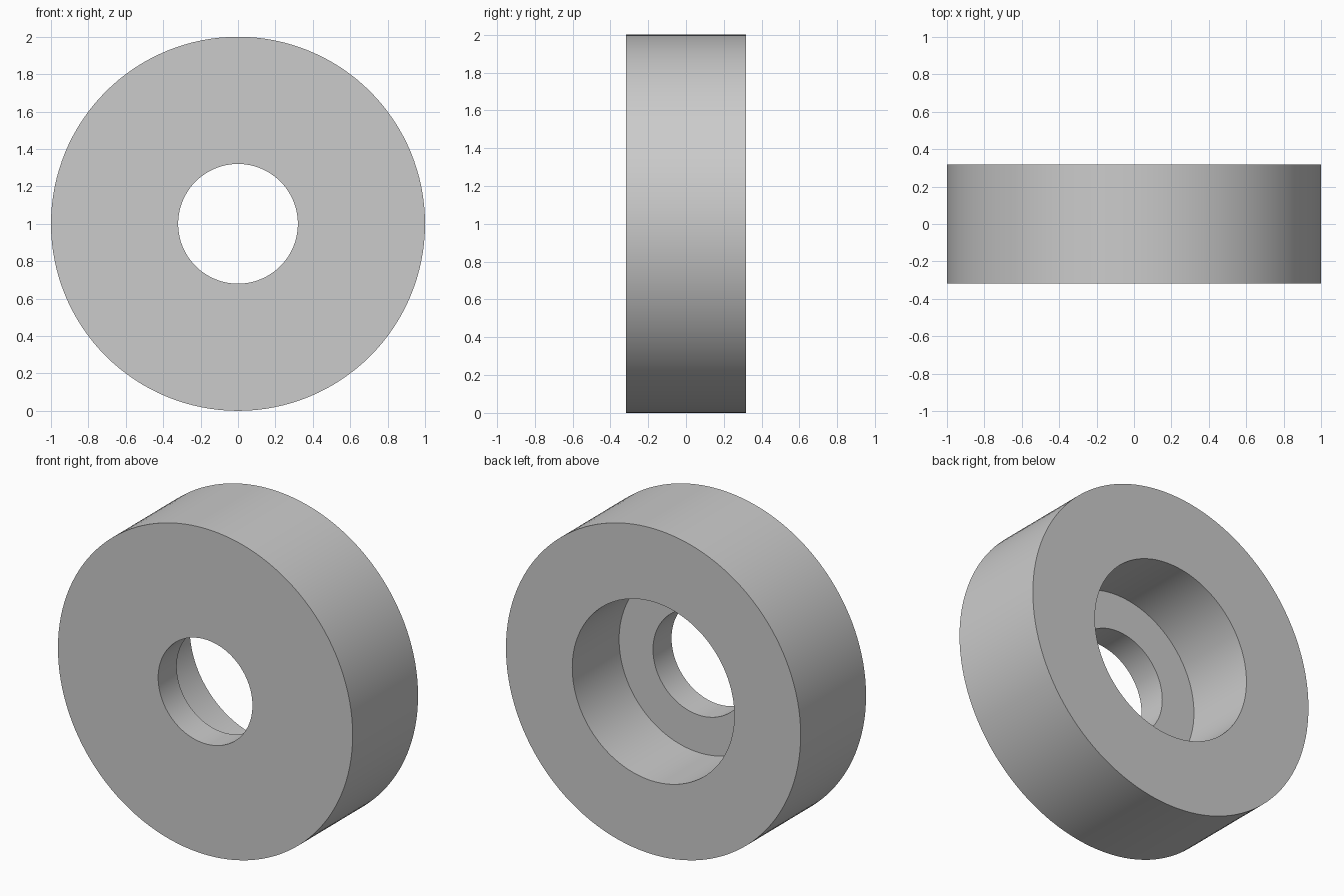
import bpy
import bmesh
import math

cube = bpy.data.objects.get("Cube")
if cube:
    bpy.data.objects.remove(cube, do_unlink=True)

RADIUS = 1.0
HALF_WIDTH = 0.317
BORE = 0.32
COUNTERBORE = 0.55
FLOOR_Y = -0.137
SEGMENTS = 128

# Plain grey material
grey = bpy.data.materials.new("light_grey")
grey.use_nodes = True
colour = (0.6, 0.6, 0.6, 1)
grey.diffuse_color = colour
grey.node_tree.nodes["Principled BSDF"].inputs["Base Color"].default_value = colour

# Ring cross-section as (radius, y): through bore in front, wider recess at the back
profile = [
    (BORE, -HALF_WIDTH),
    (RADIUS, -HALF_WIDTH),
    (RADIUS, HALF_WIDTH),
    (COUNTERBORE, HALF_WIDTH),
    (COUNTERBORE, FLOOR_Y),
    (BORE, FLOOR_Y),
]

# Revolve the section around the y axis
bm = bmesh.new()
verts = [bm.verts.new((r, y, 0)) for r, y in profile]
edges = [bm.edges.new((v, verts[(i + 1) % len(verts)])) for i, v in enumerate(verts)]
bmesh.ops.spin(bm, geom=verts + edges, cent=(0, 0, 0), axis=(0, 1, 0),
               angle=2 * math.pi, steps=SEGMENTS, use_merge=True)
bmesh.ops.remove_doubles(bm, verts=bm.verts[:], dist=0.0001)
bmesh.ops.recalc_face_normals(bm, faces=bm.faces[:])
mesh = bpy.data.meshes.new("counterbored_ring")
bm.to_mesh(mesh)
bm.free()
mesh.materials.append(grey)

ring = bpy.data.objects.new("counterbored_ring", mesh)
ring.location.z = RADIUS
bpy.context.collection.objects.link(ring)

# Smooth round walls with crisp rims
bpy.ops.object.select_all(action='DESELECT')
ring.select_set(True)
bpy.context.view_layer.objects.active = ring
bpy.ops.object.shade_smooth_by_angle(angle=math.radians(30))
